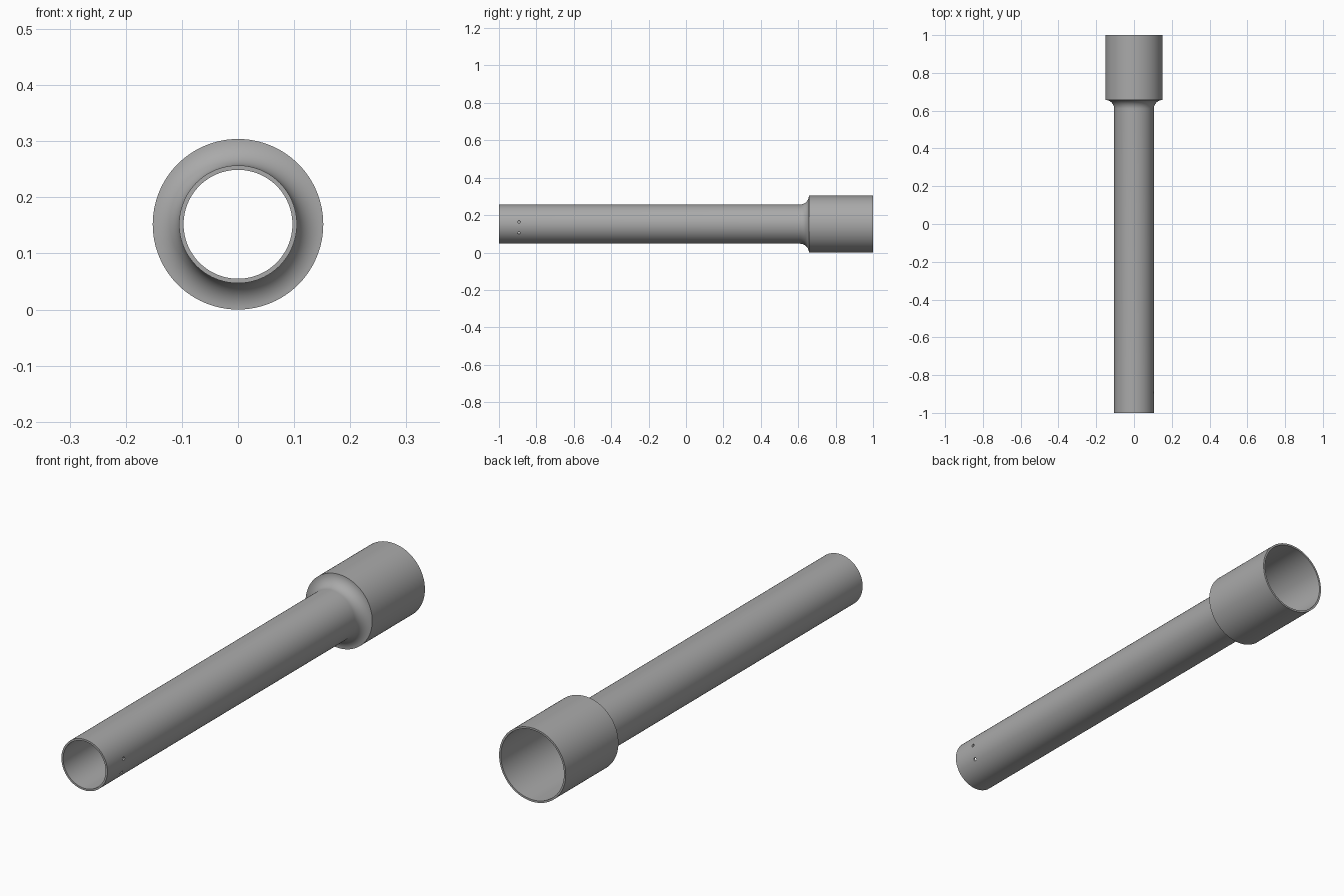
import bpy, bmesh, math
from mathutils import Vector, Matrix

cube = bpy.data.objects.get("Cube")
if cube:
    bpy.data.objects.remove(cube, do_unlink=True)

AXIS_Z = 0.152
TUBE_R, CUP_R, WALL = 0.105, 0.152, 0.008
FLARE_Y, SEGMENTS = 0.61, 96
FLARE = CUP_R - TUBE_R


def make_material(name, value):
    mat = bpy.data.materials.new(name)
    mat.use_nodes = True
    colour = (value, value, value, 1)
    mat.diffuse_color = colour
    mat.node_tree.nodes["Principled BSDF"].inputs["Base Color"].default_value = colour
    return mat


def make_object(name, bm, mat):
    mesh = bpy.data.meshes.new(name)
    bm.to_mesh(mesh)
    bm.free()
    mesh.materials.append(mat)
    obj = bpy.data.objects.new(name, mesh)
    bpy.context.collection.objects.link(obj)
    return obj


def flare_arc(radius, end_angle, steps=12):
    """Concave quarter curve from the tube out to the cup, as (y, r) points."""
    return [(FLARE_Y + radius * math.sin(end_angle * i / steps),
             CUP_R - radius * math.cos(end_angle * i / steps)) for i in range(steps + 1)]


grey = make_material("grey metal", 0.4)

# Closed wall section: outer skin front to back, then inner skin back to front
ends = [-1, -0.93, -0.85]
inner_flare = FLARE + WALL
outer = [(y, TUBE_R) for y in ends] + flare_arc(FLARE, math.pi / 2) + [(1, CUP_R)]
inner = ([(y, TUBE_R - WALL) for y in ends]
         + flare_arc(inner_flare, math.acos(WALL / inner_flare)) + [(1, CUP_R - WALL)])
section = outer + inner[::-1]

# Tube with flared cup, turned around its long axis
bm = bmesh.new()
verts = [bm.verts.new((r, y, AXIS_Z)) for y, r in section]
edges = [bm.edges.new((a, b)) for a, b in zip(verts, verts[1:] + verts[:1])]
bmesh.ops.spin(bm, geom=verts + edges, cent=(0, 0, AXIS_Z), axis=(0, 1, 0),
               angle=math.tau, steps=SEGMENTS, use_merge=True)
bmesh.ops.remove_doubles(bm, verts=bm.verts, dist=0.00001)
bmesh.ops.recalc_face_normals(bm, faces=bm.faces)
tube = make_object("flared_tube", bm, grey)

# Two pin holes through the side wall near the front
bm = bmesh.new()
for height in (0.012, -0.048):
    tilt = math.asin(height / TUBE_R)
    out = Vector((math.cos(tilt), 0, math.sin(tilt)))
    place = Matrix.Translation(out * TUBE_R + Vector((0, -0.893, AXIS_Z)))
    turn = out.to_track_quat("Z", "Y").to_matrix().to_4x4()
    bmesh.ops.create_cone(bm, cap_ends=True, segments=16, radius1=0.007, radius2=0.007,
                          depth=0.05, matrix=place @ turn)
cutter = make_object("pin_hole_cutter", bm, grey)
cutter.hide_render = True
cutter.hide_viewport = True

holes = tube.modifiers.new("pin holes", "BOOLEAN")
holes.operation = "DIFFERENCE"
holes.solver = "EXACT"
holes.object = cutter

# Smooth shading with crisp rims
bpy.ops.object.select_all(action="DESELECT")
tube.select_set(True)
bpy.context.view_layer.objects.active = tube
bpy.ops.object.modifier_apply(modifier=holes.name)
bpy.data.objects.remove(cutter, do_unlink=True)
bpy.ops.object.shade_smooth_by_angle(angle=math.radians(30))
